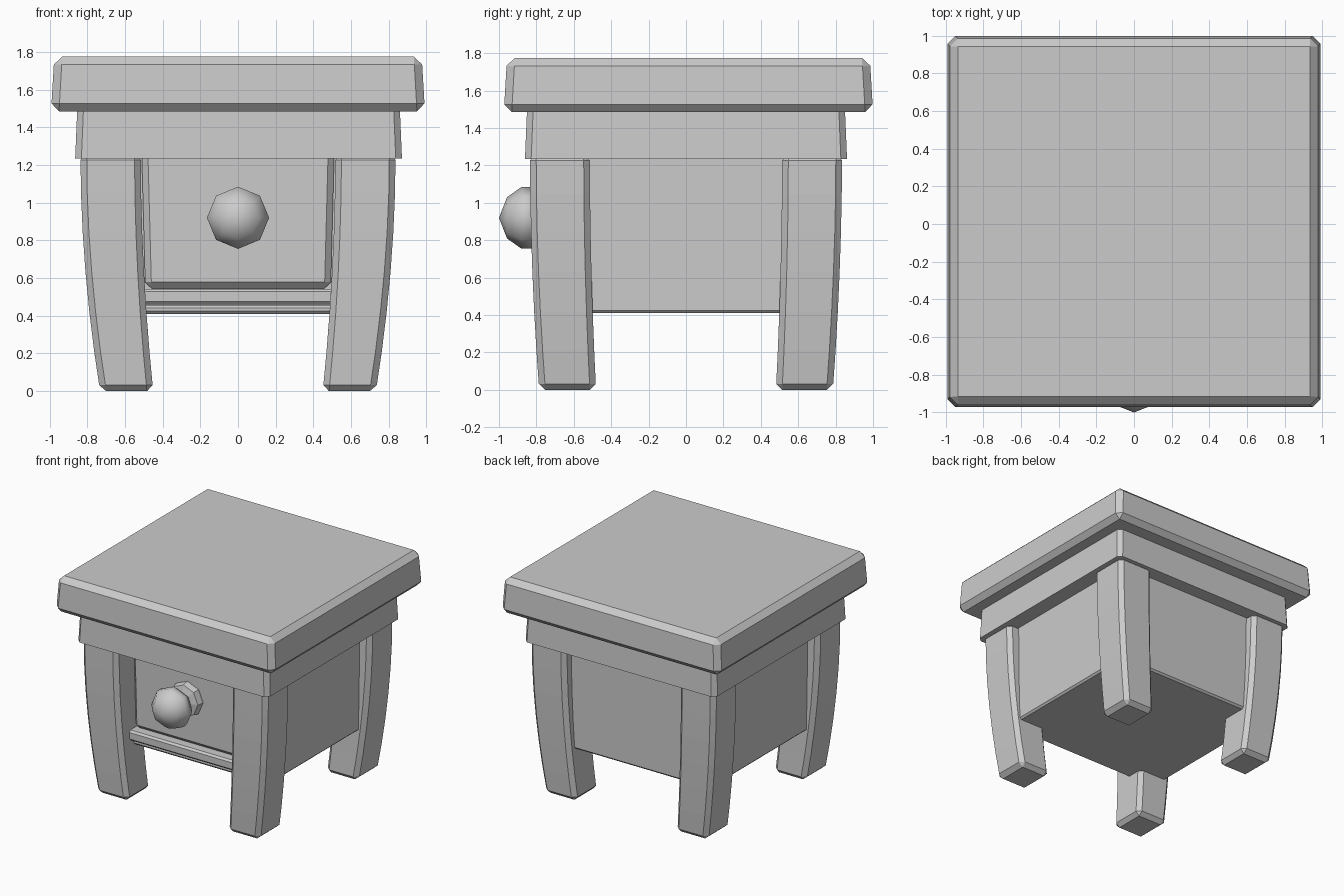
import bpy, bmesh, math

if "Cube" in bpy.data.objects:
    bpy.data.objects.remove(bpy.data.objects["Cube"])


def finish(bm, name):
    bmesh.ops.recalc_face_normals(bm, faces=bm.faces)
    mesh = bpy.data.meshes.new(name)
    bm.to_mesh(mesh)
    bm.free()
    ob = bpy.data.objects.new(name, mesh)
    bpy.context.collection.objects.link(ob)
    return ob


def loft(name, sections, bevel=0.0, vertical_only=False):
    """Stack of rectangles (z, cx, cy, half_x, half_y), capped and chamfered."""
    bm = bmesh.new()
    rings = []
    for z, cx, cy, hx, hy in sections:
        rings.append([bm.verts.new((cx + sx * hx, cy + sy * hy, z))
                      for sx, sy in ((-1, -1), (1, -1), (1, 1), (-1, 1))])
    for a, b in zip(rings, rings[1:]):
        for i in range(4):
            j = (i + 1) % 4
            bm.faces.new((a[i], a[j], b[j], b[i]))
    bm.faces.new(rings[0][::-1])
    bm.faces.new(rings[-1])
    bm.normal_update()
    if bevel:
        edges = [e for e in bm.edges if e.calc_face_angle(0) > math.radians(40)]
        if vertical_only:
            edges = [e for e in edges
                     if abs(e.verts[0].co.z - e.verts[1].co.z) > 0.01]
        bmesh.ops.bevel(bm, geom=edges, offset=bevel, segments=1,
                        affect='EDGES', clamp_overlap=True)
    return finish(bm, name)


def box(name, x, y0, y1, z0, z1, bevel=0.0):
    cy, hy = (y0 + y1) / 2, (y1 - y0) / 2
    return loft(name, [(z0, 0, cy, x, hy), (z1, 0, cy, x, hy)], bevel)


# Table top and apron, both flaring slightly towards the bottom
loft("table_top", [(1.485, 0, 0.013, 0.992, 0.987),
                   (1.775, 0, 0.013, 0.975, 0.970)], 0.042)
loft("apron", [(1.235, 0.003, 0, 0.867, 0.861),
               (1.52, 0.003, 0, 0.855, 0.849)], 0.033, True)

# Four legs curving inward towards the foot
for sx, x_name in ((-1, "left"), (1, "right")):
    for sy, y_name in ((-1, "front"), (1, "back")):
        sections = []
        for z in (0, 0.21, 0.42, 0.63, 0.84, 1.05, 1.26):
            t = max(0, 1 - z / 1.235) ** 1.9
            sections.append((z, sx * (0.676 - 0.085 * t), sy * (0.674 - 0.041 * t),
                             0.16 - 0.019 * t, 0.16 - 0.008 * t))
        loft(f"{y_name}_{x_name}_leg", sections, 0.033)

# Cabinet body, with the rails under the drawer
box("cabinet_body", 0.74, -0.60, 0.745, 0.41, 1.30, 0.015)
box("drawer_rail", 0.58, -0.70, -0.55, 0.46, 0.543, 0.015)
box("bottom_rail", 0.58, -0.65, -0.55, 0.41, 0.455, 0.015)

# Drawer front, narrowing towards the bottom
loft("drawer_front", [(0.545, 0, -0.58, 0.492, 0.07),
                      (1.30, 0, -0.58, 0.512, 0.07)], 0.033)

# Drawer knob: eight-sided lathe around the y axis (y, radius)
profile = [(-1.0, 0), (-0.957, 0.11), (-0.88, 0.165), (-0.83, 0.165),
           (-0.765, 0.115), (-0.745, 0.075), (-0.72, 0.075),
           (-0.705, 0.13), (-0.665, 0.14), (-0.63, 0.14)]
bm = bmesh.new()
verts = [bm.verts.new((0, y, 0.92 + r)) for y, r in profile]
edges = [bm.edges.new(p) for p in zip(verts, verts[1:])]
bmesh.ops.spin(bm, geom=verts + edges, cent=(0, 0, 0.92), axis=(0, 1, 0),
               angle=2 * math.pi, steps=8, use_duplicate=False)
bmesh.ops.remove_doubles(bm, verts=bm.verts, dist=0.0005)
knob = finish(bm, "drawer_knob")
for p in knob.data.polygons:
    p.use_smooth = p.center.y < -0.78
